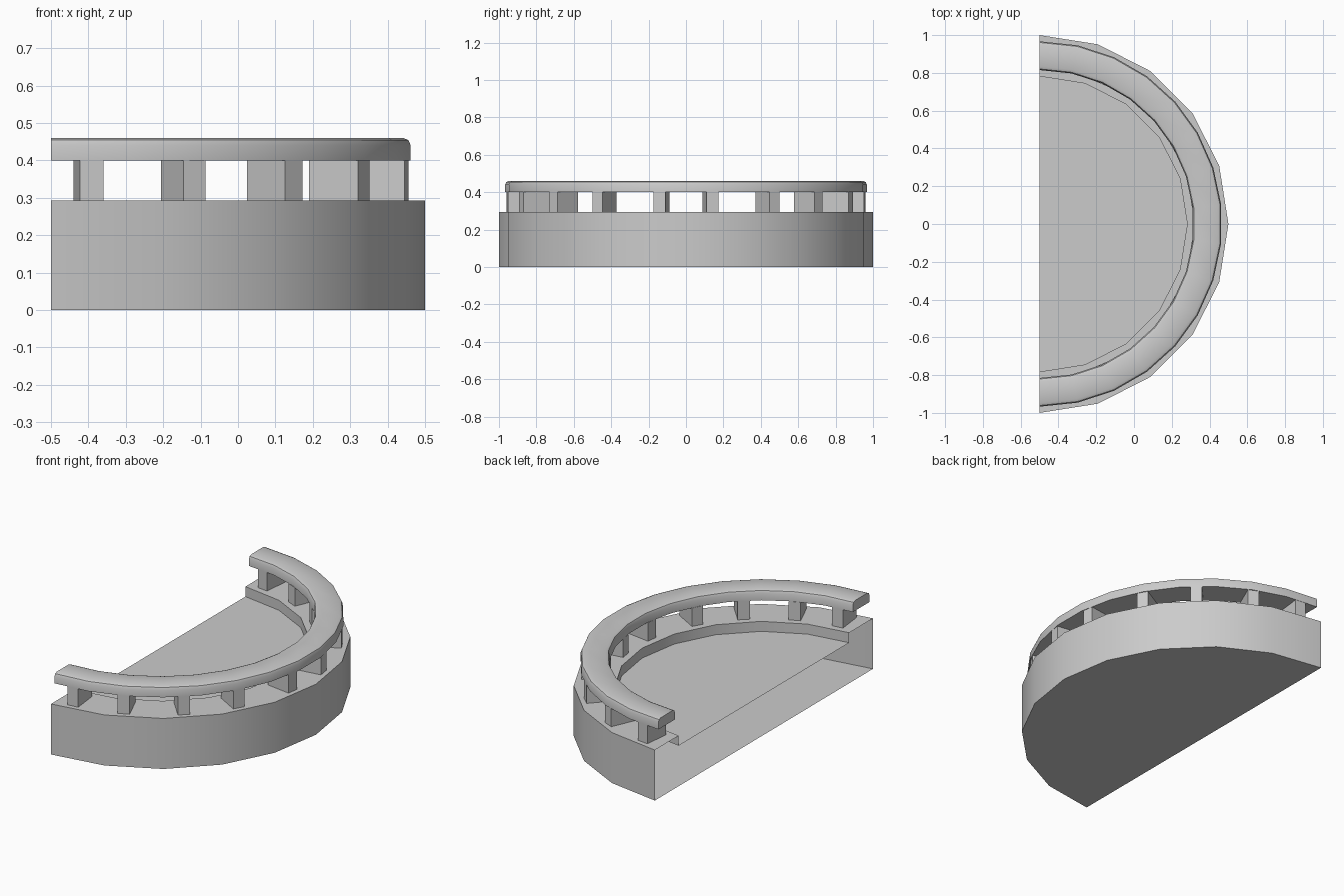
import bpy, bmesh
from math import sin, cos, pi, radians

if "Cube" in bpy.data.objects:
    bpy.data.objects.remove(bpy.data.objects["Cube"])

CX = -0.5  # centre of the half circle lies on the open flat side


def sweep(name, profile, steps, closed, smooth):
    """Sweep an (r, z) profile through a half turn about the flat side's centre."""
    bm = bmesh.new()
    rings = []
    for i in range(steps + 1):
        a = -pi / 2 + pi * i / steps
        rings.append([bm.verts.new((CX + r * cos(a), r * sin(a), z)) for r, z in profile])
    n = len(profile)
    for p, q in zip(rings, rings[1:]):
        for j in range(n if closed else n - 1):
            k = (j + 1) % n
            bm.faces.new((p[j], q[j], q[k], p[k]))
    if closed:
        bm.faces.new(rings[0])
        bm.faces.new(rings[-1][::-1])
    else:
        # flat half discs close the bottom and the sunken floor
        bm.faces.new([r[0] for r in rings][::-1])
        bm.faces.new([r[-1] for r in rings])
    bmesh.ops.recalc_face_normals(bm, faces=bm.faces)
    finish(name, bm, smooth)


def finish(name, bm, smooth):
    me = bpy.data.meshes.new(name)
    bm.to_mesh(me)
    bm.free()
    ob = bpy.data.objects.new(name, me)
    bpy.context.collection.objects.link(ob)
    if smooth:
        bpy.ops.object.select_all(action='DESELECT')
        ob.select_set(True)
        bpy.context.view_layer.objects.active = ob
        bpy.ops.object.shade_smooth_by_angle(angle=radians(30))
    return ob


# Half-round platform: outer wall, ledge and sunken floor, open on the flat side
sweep("platform", [(1, 0), (1, 0.293), (0.782, 0.293), (0.782, 0.235)], 10, False, True)

# Handrail with rounded upper edges
sweep("handrail", [(0.815, 0.40), (0.967, 0.40), (0.967, 0.44), (0.961, 0.454), (0.947, 0.46),
                   (0.835, 0.46), (0.821, 0.454), (0.815, 0.44)], 15, True, True)

# Balusters, deep in the radial direction, mirrored front to back
for i, deg in enumerate((8.5, 29.5, 47.5, 66.5, 83.5)):
    for side, s in (("back", 1), ("front", -1)):
        bm = bmesh.new()
        bmesh.ops.create_cube(bm, size=1)
        bmesh.ops.scale(bm, vec=(0.15, 0.064, 0.107), verts=bm.verts)
        ob = finish(f"baluster_{side}_{i + 1}", bm, False)
        a = radians(deg) * s
        ob.location = (CX + 0.886 * cos(a), 0.886 * sin(a), 0.3465)
        ob.rotation_euler.z = a
